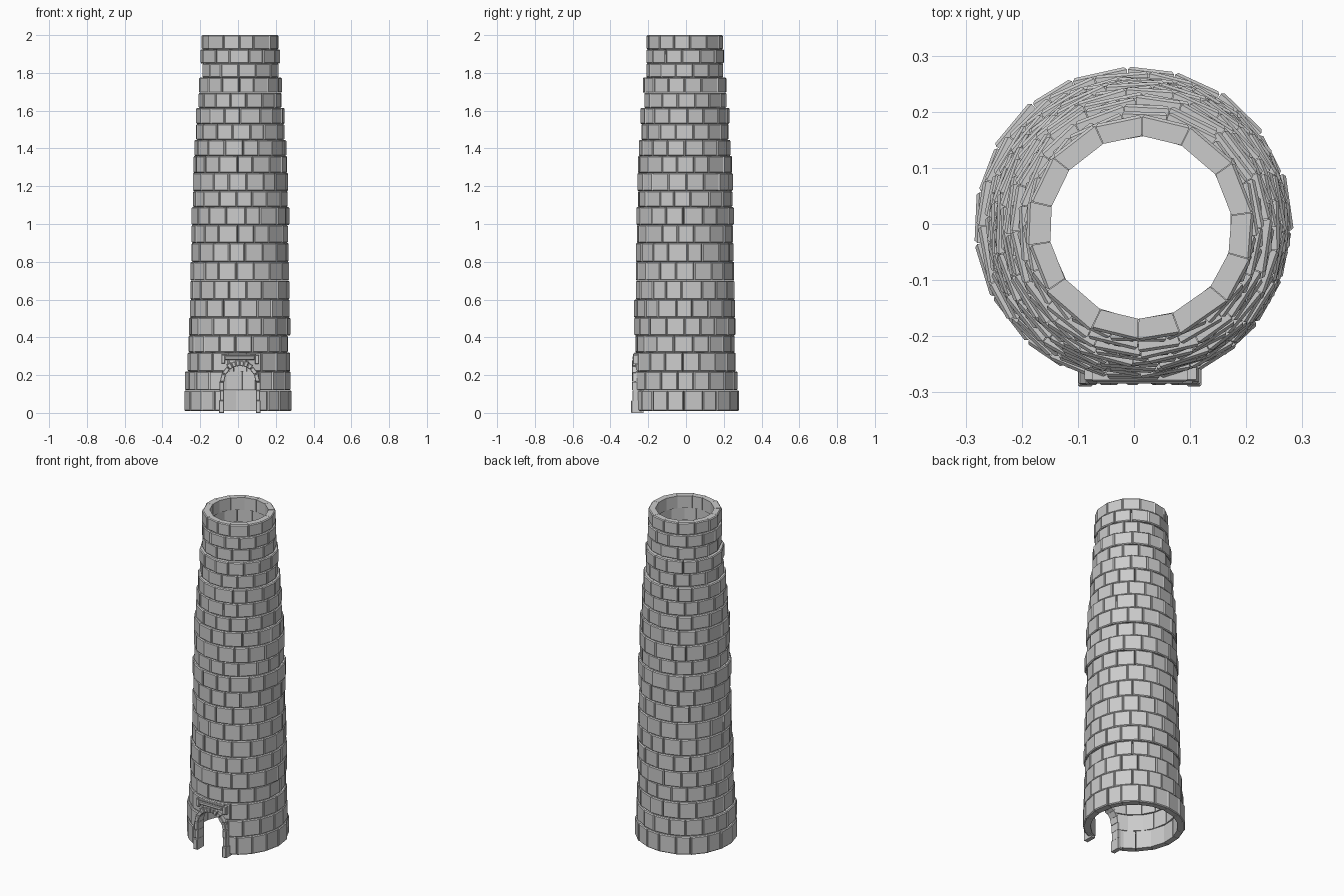
import bpy, bmesh, math, random
from mathutils import Vector

if "Cube" in bpy.data.objects:
    bpy.data.objects.remove(bpy.data.objects["Cube"])

random.seed(7)


def add_block(bm, bottom, z0, z1, bevel):
    """Four-sided prism; the first bottom edge is the exposed face and gets chamfered."""
    vs = [bm.verts.new((x, y, z)) for z in (z0, z1) for x, y in bottom]
    bm.faces.new(vs[3::-1])
    bm.faces.new(vs[4:])
    sides = [bm.faces.new((vs[i], vs[(i + 1) % 4], vs[(i + 1) % 4 + 4], vs[i + 4])) for i in range(4)]
    bmesh.ops.bevel(bm, geom=list(sides[0].edges), offset=bevel, segments=1,
                    affect='EDGES', profile=0.5)


def add_front_stone(bm, outline, y0, y1, bevel=0.003):
    """Extrude an x-z outline from y0 back to y1, chamfering the front edges."""
    front = [bm.verts.new((x, y0, z)) for x, z in outline]
    back = [bm.verts.new((x, y1, z)) for x, z in outline]
    n = len(outline)
    f = bm.faces.new(front)
    bm.faces.new(back[::-1])
    for i in range(n):
        j = (i + 1) % n
        bm.faces.new((front[j], front[i], back[i], back[j]))
    if bevel:
        bmesh.ops.bevel(bm, geom=list(f.edges), offset=bevel, segments=1,
                        affect='EDGES', profile=0.5)


def finish(bm, name):
    bmesh.ops.recalc_face_normals(bm, faces=bm.faces)
    me = bpy.data.meshes.new(name)
    bm.to_mesh(me)
    bm.free()
    ob = bpy.data.objects.new(name, me)
    bpy.context.collection.objects.link(ob)
    return ob


def rect(x0, x1, z0, z1):
    return [(x0, z0), (x1, z0), (x1, z1), (x0, z1)]


# Course heights and outer radii, bottom to top
levels = [.01, .12, .22, .32, .41, .505, .60, .70, .80, .90, .995, 1.09, 1.175,
          1.27, 1.36, 1.445, 1.53, 1.615, 1.695, 1.775, 1.85, 1.925, 2.0]
radii = [.284, .279, .272, .265, .269, .268, .263, .261, .259, .256, .261, .252,
         .254, .250, .242, .235, .234, .219, .221, .205, .210, .204]

# Stone courses
courses = []
for k, r in enumerate(radii):
    z0, z1 = levels[k], levels[k + 1]
    cx, cy = min(.012, z0 * .02 - .002), (-.001 if k == 0 else -.006)
    n = round(math.tau * r / .094)
    step = math.tau / n
    base = step * (.5 * (k % 2) + random.uniform(-.12, .12))
    angles = [base + step * (i + random.uniform(-.11, .11)) for i in range(n)]
    angles.append(angles[0] + math.tau)
    bm = bmesh.new()
    for a, b in zip(angles, angles[1:]):
        gap = .003
        ro = r + random.uniform(-.003, .003)
        ri = r - .041
        a, b = a + gap, b - gap
        pts = [(cx + q * math.cos(t), cy + q * math.sin(t))
               for q, t in ((ro, a), (ro, b), (ri, b), (ri, a))]
        add_block(bm, pts, z0, z1 - .0005, .005)
    courses.append(finish(bm, f"stone_course_{k + 1:02d}"))

# Arched doorway cut through the lowest courses
DX, SPRING, R = .010, .165, .086
arch = [(DX + R * math.cos(math.pi * i / 12), SPRING + R * math.sin(math.pi * i / 12)) for i in range(13)]
bm = bmesh.new()
add_front_stone(bm, [(DX + R, -.05)] + arch + [(DX - R, -.05)], -.45, -.12, 0)
cutter = finish(bm, "doorway_cutter")
cutter.hide_render = True
for ob in courses[:3]:
    m = ob.modifiers.new("doorway", 'BOOLEAN')
    m.operation, m.solver, m.object = 'DIFFERENCE', 'EXACT', cutter
    bpy.context.view_layer.objects.active = ob
    bpy.ops.object.modifier_apply(modifier=m.name)
bpy.data.objects.remove(cutter)

# Door jambs, stacked stones on each side
bm = bmesh.new()
for s in (-1, 1):
    for z0, z1, w, y in ((0, .065, .026, -.290), (.066, .118, .022, -.283), (.119, .164, .025, -.286)):
        x0, x1 = sorted((DX + s * (R - .002), DX + s * (R - .002 + w)))
        add_front_stone(bm, rect(x0, x1, z0, z1), y, -.225)
finish(bm, "door_jambs")

# Arch stones: long ones at the sides, small wedges over the crown
bm = bmesh.new()
cuts = [0, 26, 50, 64, 77, 90, 103, 116, 130, 154, 180]
for i, (a, b) in enumerate(zip(cuts, cuts[1:])):
    a, b = math.radians(a + .8), math.radians(b - .8)
    ro = R + (.020 if i in (0, 1, 8, 9) else .024 + .004 * (i % 2))
    pts = [(DX + q * math.cos(t), SPRING + q * math.sin(t))
           for q, t in ((R - .003, a), (ro, a), (ro, b), (R - .003, b))]
    add_front_stone(bm, pts, -.284 - .003 * (i % 2), -.228)
finish(bm, "door_arch")

# Lintel over the arch with small end stones
bm = bmesh.new()
add_front_stone(bm, rect(DX - .078, DX + .078, .281, .300), -.284, -.235)
add_front_stone(bm, rect(DX - .098, DX - .079, .262, .308), -.280, -.232)
add_front_stone(bm, rect(DX + .079, DX + .101, .258, .306), -.280, -.232)
add_front_stone(bm, rect(DX - .085, DX + .085, .301, .313), -.281, -.235)
finish(bm, "door_lintel")
